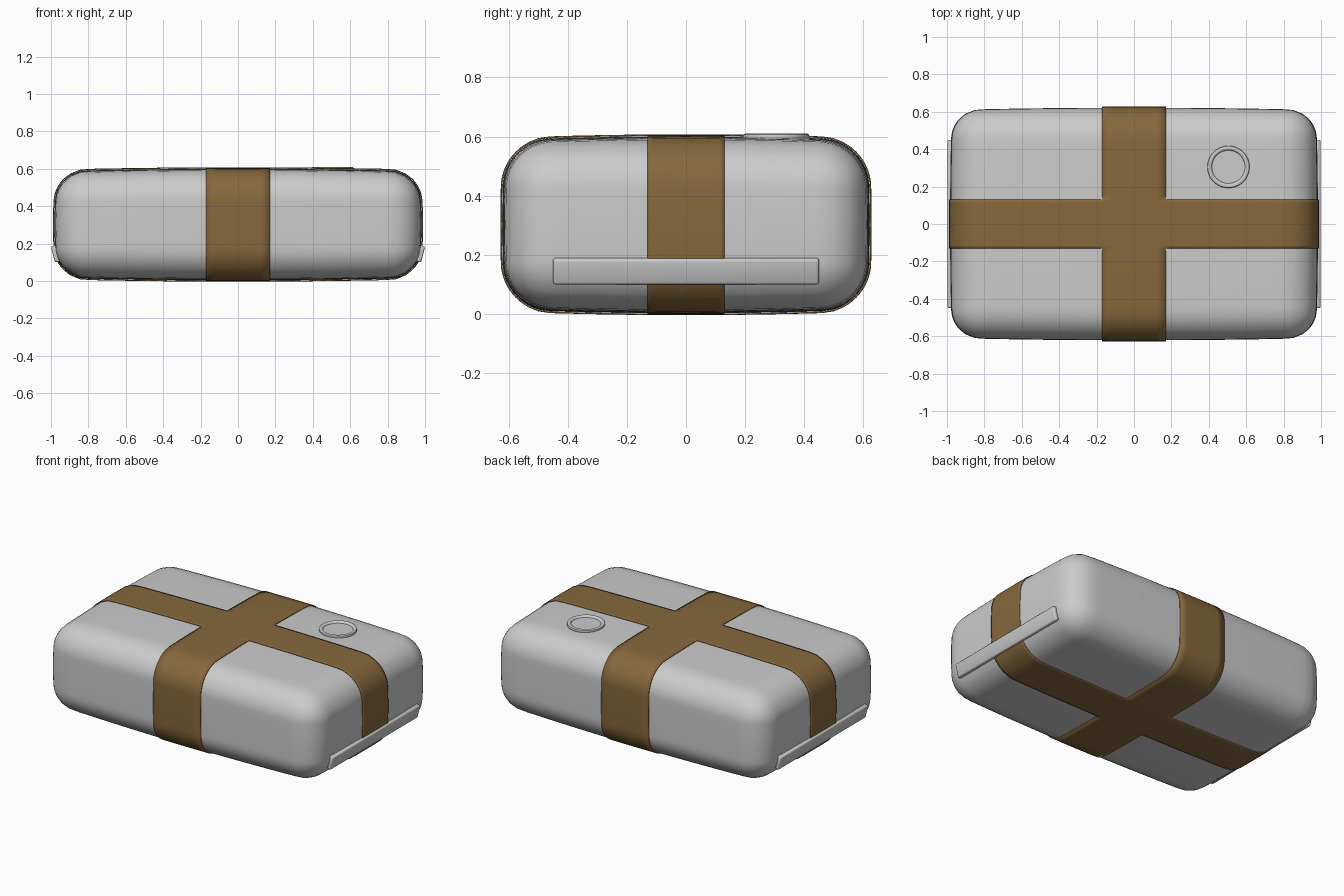
import bpy, bmesh, math
from mathutils import Vector, Matrix

if "Cube" in bpy.data.objects:
    bpy.data.objects.remove(bpy.data.objects["Cube"])

HALF = Vector((0.955, 0.602, 0.275))   # half size before bulging
RADIUS = 0.15
STRAP_X, STRAP_Y = 0.17, 0.13          # half widths of the two straps


def finish(bm, name, colour=None, angle=40):
    mesh = bpy.data.meshes.new(name)
    bm.to_mesh(mesh)
    bm.free()
    ob = bpy.data.objects.new(name, mesh)
    bpy.context.collection.objects.link(ob)
    if colour:
        mat = bpy.data.materials.new(name)
        mat.diffuse_color = colour
        mat.use_nodes = True
        mat.node_tree.nodes["Principled BSDF"].inputs["Base Color"].default_value = mat.diffuse_color
        mesh.materials.append(mat)
    bpy.ops.object.select_all(action='DESELECT')
    bpy.context.view_layer.objects.active = ob
    ob.select_set(True)
    bpy.ops.object.shade_smooth_by_angle(angle=math.radians(angle))
    return ob


def pillow_box():
    """Rounded box with gently bulging sides."""
    bm = bmesh.new()
    bmesh.ops.create_cube(bm, size=2)
    bmesh.ops.subdivide_edges(bm, edges=bm.edges[:], cuts=31, use_grid_fill=True)
    for v in bm.verts:
        p = Vector([c * h for c, h in zip(v.co, HALF)])
        core = Vector([max(-h + RADIUS, min(h - RADIUS, c)) for c, h in zip(p, HALF)])
        p = core + (p - core).normalized() * RADIUS
        a, b, c = [1 - (q / h) ** 2 for q, h in zip(p, HALF)]
        v.co = (p.x * (1 + 0.01 * b + 0.02 * c),
                p.y * (1 + 0.02 * a + 0.013 * c),
                p.z * (1 + 0.045 * a + 0.045 * b) + 0.302)
    bm.normal_update()
    return bm


# Wrapped parcel body
finish(pillow_box(), "parcel_body")

# Crossed straps, cut from the body surface and lifted slightly
bm = pillow_box()
for axis, w in ((Vector((1, 0, 0)), STRAP_X), (Vector((0, 1, 0)), STRAP_Y)):
    for s in (-1, 1):
        bmesh.ops.bisect_plane(bm, geom=bm.verts[:] + bm.edges[:] + bm.faces[:],
                               plane_co=axis * w * s, plane_no=axis)
outside = []
for f in bm.faces:
    m = f.calc_center_median()
    if abs(m.x) > STRAP_X and abs(m.y) > STRAP_Y:
        outside.append(f)
bmesh.ops.delete(bm, geom=outside, context='FACES')
bm.normal_update()
for v in bm.verts:
    v.co += v.normal * 0.001
straps = finish(bm, "crossed_straps", (0.24, 0.14, 0.045, 1))
solid = straps.modifiers.new("thickness", 'SOLIDIFY')
solid.thickness = 0.005
solid.offset = 1

# Round seal with a raised rim
profile = [(0, 0.599), (0.088, 0.599), (0.092, 0.607), (0.097, 0.610), (0.105, 0.610),
           (0.111, 0.607), (0.113, 0.600), (0.111, 0.593), (0.105, 0.585), (0, 0.585)]
bm = bmesh.new()
pts = [bm.verts.new((r, 0, z)) for r, z in profile]
edges = [bm.edges.new(e) for e in zip(pts, pts[1:])]
bmesh.ops.spin(bm, geom=pts + edges, cent=(0, 0, 0), axis=(0, 0, 1),
               angle=math.tau, steps=48)
bmesh.ops.remove_doubles(bm, verts=bm.verts[:], dist=1e-5)
bmesh.ops.recalc_face_normals(bm, faces=bm.faces[:])
bmesh.ops.translate(bm, verts=bm.verts[:], vec=(0.505, 0.305, 0))
finish(bm, "round_seal")

# Tilted carrying bar on each end
for side, name in ((1, "right_bar"), (-1, "left_bar")):
    bm = bmesh.new()
    bmesh.ops.create_cube(bm, size=1)
    bmesh.ops.scale(bm, vec=(0.03, 0.9, 0.09), verts=bm.verts[:])
    bmesh.ops.bevel(bm, geom=bm.edges[:], offset=0.01, segments=3,
                    profile=0.5, affect='EDGES')
    bmesh.ops.rotate(bm, cent=(0, 0, 0), verts=bm.verts[:],
                     matrix=Matrix.Rotation(math.radians(14 * side), 3, 'Y'))
    bmesh.ops.translate(bm, verts=bm.verts[:], vec=(side * 0.975, 0, 0.145))
    finish(bm, name)
